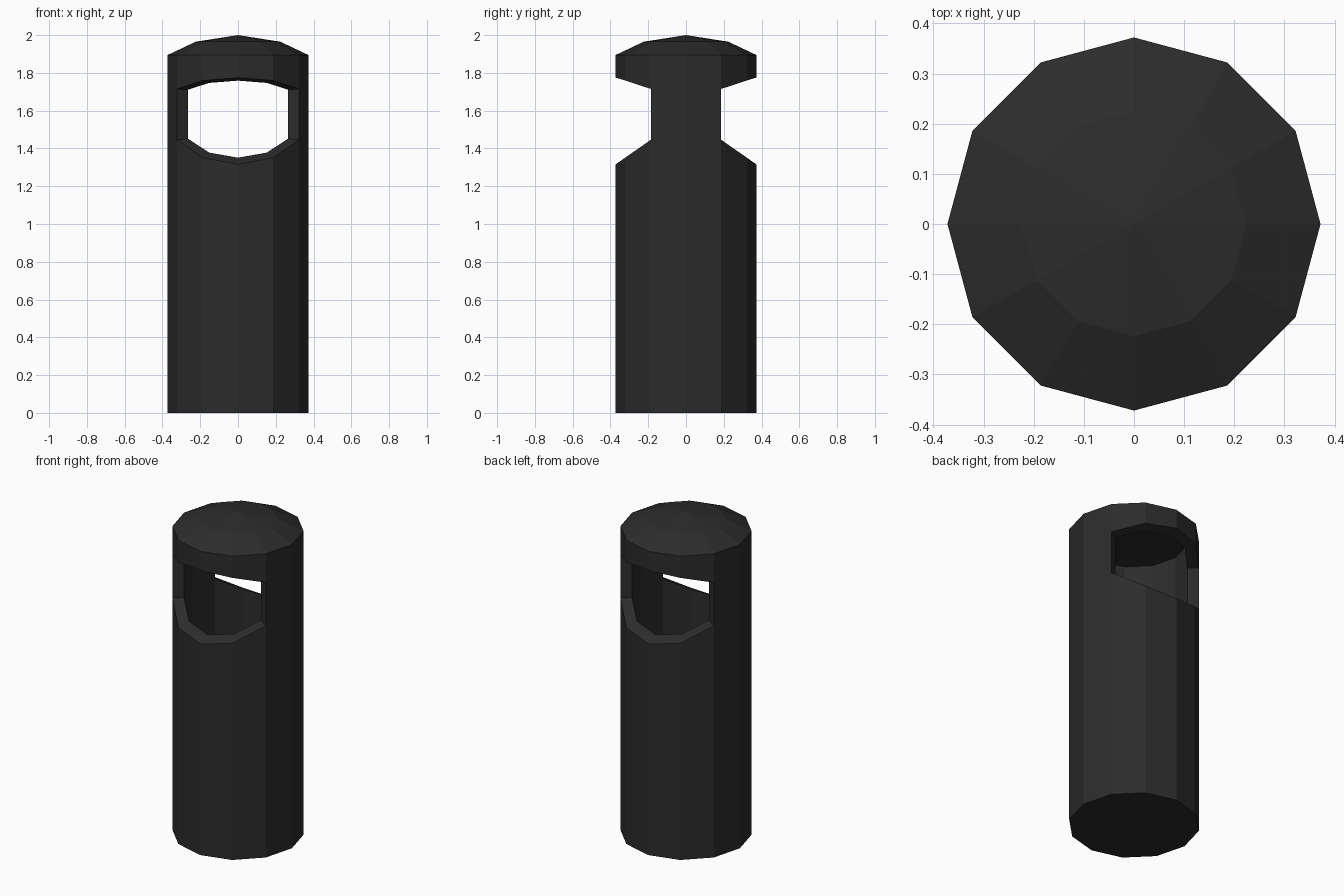
import bpy, bmesh, math

if "Cube" in bpy.data.objects:
    bpy.data.objects.remove(bpy.data.objects["Cube"])

N = 12
R_OUT, R_IN = 0.372, 0.306
EAVE, CEILING, FLOOR = 1.895, 1.86, 0.06

# Opening edge heights by distance from the opening's middle: (lower, upper)
OUTER = {0: (1.316, 1.775), 1: (1.351, 1.76), 2: (1.446, 1.715), 3: (1.446, 1.715)}
INNER = {0: (1.351, 1.759), 1: (1.378, 1.747), 2: (1.452, 1.711), 3: (1.452, 1.711)}

bm = bmesh.new()


def point(k, r, z):
    a = 2 * math.pi * k / N
    return bm.verts.new((r * math.cos(a), r * math.sin(a), z))


def mid_steps(k):
    """Corner steps to the middle of the nearest opening (front or back)."""
    return abs(k % 6 - 3)


def column(k, r, bottom, top, table):
    low, high = table[mid_steps(k)]
    return [point(k, r, z) for z in (bottom, low, high, top)]


outer = [column(k, R_OUT, 0.0, EAVE, OUTER) for k in range(N)]
inner = [column(k, R_IN, FLOOR, CEILING, INNER) for k in range(N)]
dome = [point(k, 0.224, 1.965) for k in range(N)]
apex = bm.verts.new((0, 0, 2.0))

for k in range(N):
    j = (k + 1) % N
    is_open = mid_steps(k) < 3 and mid_steps(j) < 3
    # Outer and inner walls, leaving the two openings free
    for wall in (outer, inner):
        for s in (0, 1, 2):
            if not (s == 1 and is_open):
                bm.faces.new((wall[k][s], wall[j][s], wall[j][s + 1], wall[k][s + 1]))
    # Sill and head of the openings
    if is_open:
        for s in (1, 2):
            bm.faces.new((outer[k][s], outer[j][s], inner[j][s], inner[k][s]))
    # Side jambs of the openings
    if mid_steps(k) == 2:
        bm.faces.new((outer[k][1], outer[k][2], inner[k][2], inner[k][1]))
    # Domed roof
    bm.faces.new((outer[k][3], outer[j][3], dome[j], dome[k]))
    bm.faces.new((dome[k], dome[j], apex))

# Base, inside floor and inside ceiling
bm.faces.new([c[0] for c in outer])
bm.faces.new([c[0] for c in inner])
bm.faces.new([c[3] for c in inner])
bmesh.ops.recalc_face_normals(bm, faces=bm.faces[:])

mesh = bpy.data.meshes.new("litter_bin")
bm.to_mesh(mesh)
bm.free()
litter_bin = bpy.data.objects.new("litter_bin", mesh)
bpy.context.collection.objects.link(litter_bin)

# Dark painted metal
paint = bpy.data.materials.new("dark_paint")
paint.diffuse_color = (0.025, 0.025, 0.025, 1)
paint.use_nodes = True
paint.node_tree.nodes["Principled BSDF"].inputs["Base Color"].default_value = paint.diffuse_color
mesh.materials.append(paint)
